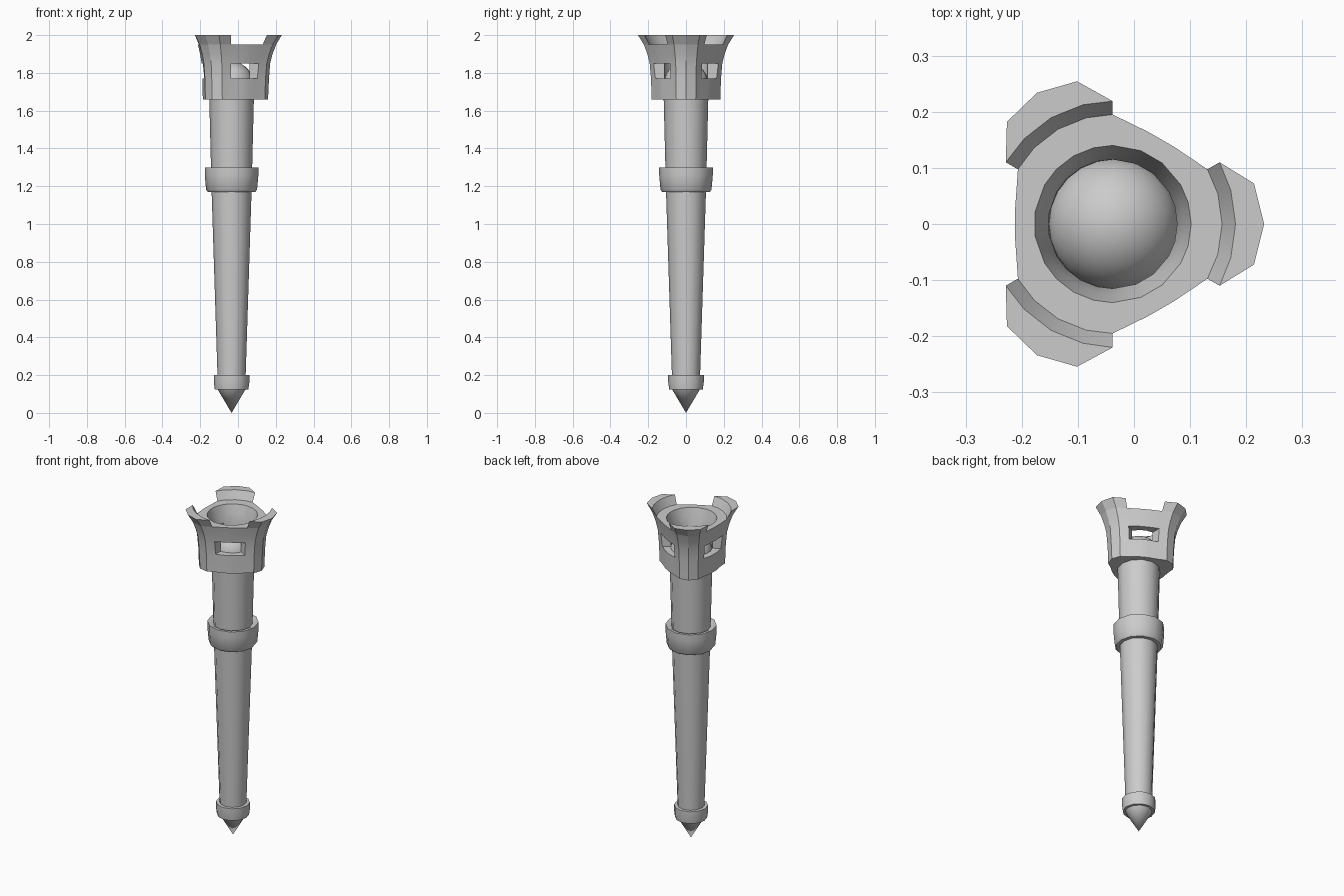
import bpy, bmesh
from math import sin, cos, pi, radians
from mathutils import Vector

if "Cube" in bpy.data.objects:
    bpy.data.objects.remove(bpy.data.objects["Cube"])


def finish(bm, name, x, angle=40):
    bmesh.ops.remove_doubles(bm, verts=bm.verts, dist=1e-5)
    bmesh.ops.recalc_face_normals(bm, faces=bm.faces)
    me = bpy.data.meshes.new(name)
    bm.to_mesh(me)
    bm.free()
    ob = bpy.data.objects.new(name, me)
    bpy.context.collection.objects.link(ob)
    ob.location.x = x
    bpy.context.view_layer.objects.active = ob
    ob.select_set(True)
    bpy.ops.object.shade_smooth_by_angle(angle=radians(angle))
    ob.select_set(False)
    return ob


def lathe(name, profile, x=-0.034, sides=12):
    bm = bmesh.new()
    rings = [[bm.verts.new((r * cos(2 * pi * i / sides), r * sin(2 * pi * i / sides), z))
              for i in range(sides)] if r > 0 else [bm.verts.new((0, 0, z))] * sides
             for r, z in profile]
    for a, b in zip(rings, rings[1:]):
        for i in range(sides):
            j = (i + 1) % sides
            vs = list(dict.fromkeys((a[i], a[j], b[j], b[i])))
            bm.faces.new(vs)
    return finish(bm, name, x)


# Handle, its two bands and the pointed foot
lathe("shaft", [(0, 0.15), (0.073, 0.15), (0.106, 1.18), (0.119, 1.70), (0, 1.70)])
lathe("middle_band", [(0.10, 1.17), (0.126, 1.17), (0.135, 1.182), (0.142, 1.26),
                      (0.142, 1.30), (0.125, 1.30), (0.10, 1.285)])
lathe("lower_band", [(0.05, 0.125), (0.089, 0.125), (0.094, 0.16), (0.094, 0.20), (0.06, 0.20)])
lathe("pointed_foot", [(0, 0.0), (0.074, 0.125), (0, 0.14)])

# Fuel ball resting in the head
bm = bmesh.new()
bmesh.ops.create_uvsphere(bm, u_segments=24, v_segments=14, radius=0.118)
ball = finish(bm, "fuel_ball", -0.036)
ball.location.z = 1.742

# Head: three-fold ring of cells, each level gives outer radii by angle and one inner radius
ANGLES = [-30, -16, 0, 16, 30, 51, 69]
#          z     r0     r16    r30    r51   inner
BASE0 = (1.66, 0.197, 0.187, 0.160, 0.150, 0.100)
BASE1 = (1.77, 0.202, 0.191, 0.162, 0.153, 0.115)
RIM0 = (1.85, 0.208, 0.198, 0.171, 0.156, 0.115)
RIM1 = (1.90, 0.221, 0.211, 0.181, 0.165, 0.126)
RIM2 = (1.95, 0.240, 0.230, 0.195, 0.176, 0.140)
TIP = (2.00, 0.270, 0.262, 0.220, 0.176, 0.219)
LAYERS = [(BASE0, BASE1, 6), (BASE1, RIM0, 4), (RIM0, RIM1, 6), (RIM1, RIM2, 6)]
COLUMN = {0: 1, 1: 2, 2: 3} 


def polar(k, r, z):
    turn, i = divmod(k, 7)
    a = radians(ANGLES[i] + 120 * turn)
    return Vector((r * cos(a), r * sin(a), z))


def outer_inner(k, level, inner=None):
    i = k % 7
    r = level[(3, 2, 1, 2, 3, 4, 4)[i]]
    return polar(k, r, level[0]), polar(k, inner or level[5], level[0])


def cell(bm, k, lo, hi, inner_lo=None):
    o0, i0 = outer_inner(k, lo, inner_lo)
    o1, i1 = outer_inner(k + 1, lo, inner_lo)
    o2, i2 = outer_inner(k, hi)
    o3, i3 = outer_inner(k + 1, hi)
    return [(o0, o1, o3, o2), (i1, i0, i2, i3), (i0, i1, o1, o0),
            (o2, o3, i3, i2), (i0, o0, o2, i2), (o1, i1, i3, o3)]


bm = bmesh.new()
quads = {}
for k in range(21):
    for lo, hi, span in LAYERS:
        # window layer keeps only the columns under the prongs
        if span == 4 and k % 7 >= 4:
            continue
        for q in cell(bm, k, lo, hi):
            key = frozenset(tuple(round(c, 4) for c in p) for p in q)
            # a face shared by two cells is internal and is dropped
            if key in quads:
                quads[key] = None
            else:
                quads[key] = q
for q in filter(None, quads.values()):
    bm.faces.new([bm.verts.new(p) for p in q])
finish(bm, "head_cage", -0.038, 25)

# Flared prong tips
for n in range(3):
    bm = bmesh.new()
    for i in range(4):
        o, _, _, t, _, _ = cell(bm, n * 7 + i, RIM2, TIP, 0.195)
        b = cell(bm, n * 7 + i, RIM2, TIP, 0.195)[1]
        for q in (o, b, t):
            pts = []
            for p in q:
                if all((p - s).length > 0.002 for s in pts):
                    pts.append(p)
            bm.faces.new([bm.verts.new(p) for p in pts])
    bmesh.ops.remove_doubles(bm, verts=bm.verts, dist=0.002)
    finish(bm, f"prong_tip_{n + 1}", -0.038, 25)
